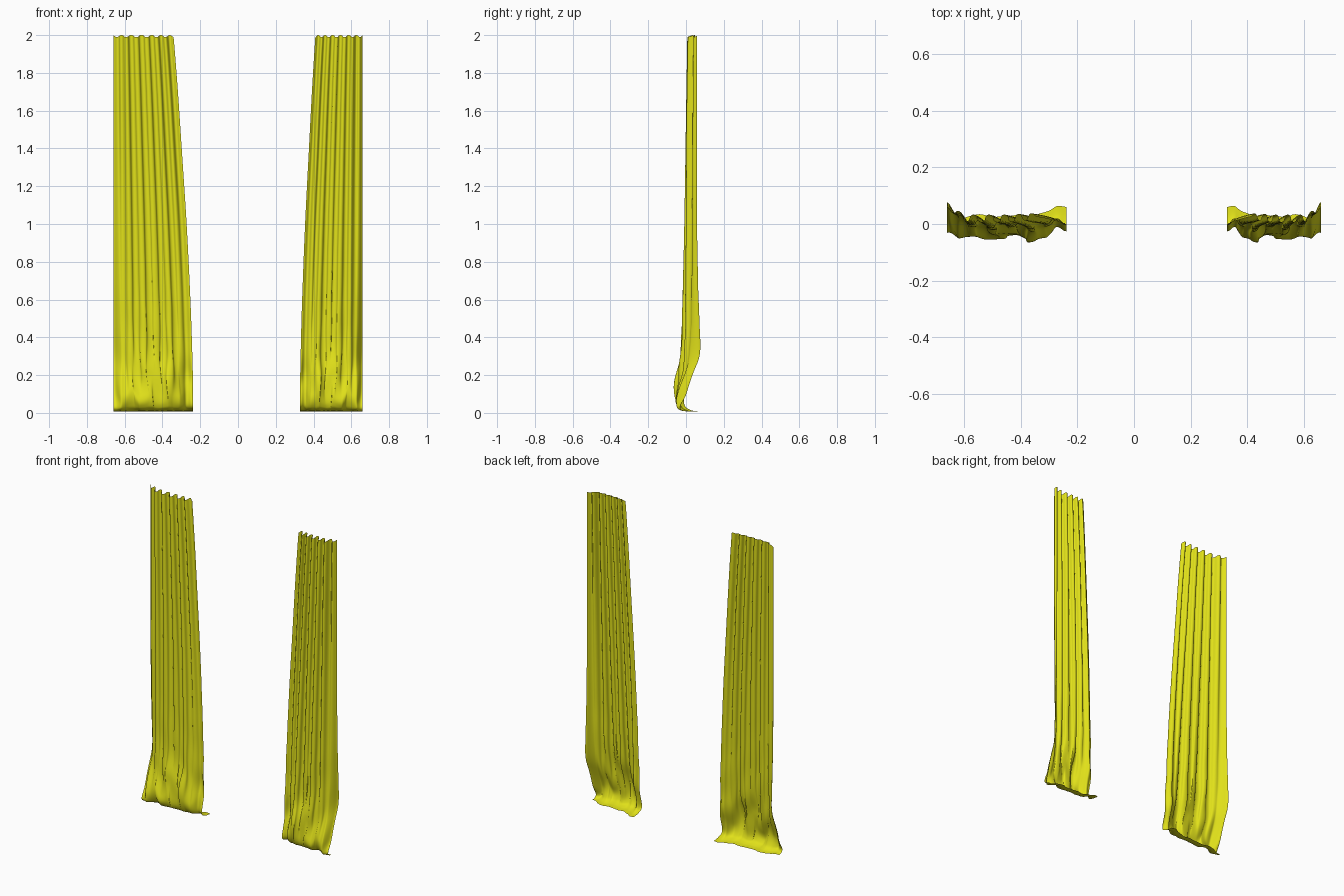
import bpy
from math import sin, cos, pi, exp

if "Cube" in bpy.data.objects:
    bpy.data.objects.remove(bpy.data.objects["Cube"])

# Cloth profile: height, then depth (y) at outer edge, middle and inner edge,
# pleat depth, panel width, crumple
KEYS = [
    (2.000, 0.056, 0.020, 0.030, 0.013, 0.318, 0.0),
    (1.700, 0.054, 0.016, 0.026, 0.014, 0.341, 0.0),
    (1.400, 0.054, 0.012, 0.022, 0.015, 0.361, 0.0),
    (1.000, 0.055, 0.006, 0.016, 0.016, 0.387, 0.0),
    (0.600, 0.062, -0.002, 0.010, 0.018, 0.407, 0.1),
    (0.350, 0.070, -0.010, 0.008, 0.019, 0.416, 0.3),
    (0.200, 0.040, -0.030, 0.006, 0.018, 0.420, 0.8),
    (0.090, -0.005, -0.048, -0.006, 0.012, 0.421, 1.0),
    (0.035, -0.035, -0.034, -0.010, 0.009, 0.421, 0.8),
    (0.014, -0.025, -0.006, 0.022, 0.008, 0.421, 0.4),
    (0.008, 0.000, 0.030, 0.064, 0.006, 0.421, 0.2),
]
COLS, STEPS = 150, 9


def spline(t):
    """Smooth interpolation through the profile keys."""
    i = min(int(t), len(KEYS) - 2)
    f = t - i
    a, b = KEYS[max(i - 1, 0)], KEYS[i]
    c, d = KEYS[i + 1], KEYS[min(i + 2, len(KEYS) - 1)]
    return [0.5 * (2*q + (r - p)*f + (2*p - 5*q + 4*r - s)*f*f + (3*q - p - 3*r + s)*f**3)
            for p, q, r, s in zip(a, b, c, d)]


def cloth_point(u, t):
    z, outer, mid, inner, depth, width, crumple = spline(t)
    # Overall bow: both edges sit further back than the middle
    y = mid + (outer - mid)*exp(-(u/0.13)**2) + (inner - mid)*exp(-((1 - u)/0.18)**2)
    # Uneven pleats that merge into fewer, wider folds toward the floor
    ph = 2*pi*(6.5*u + 0.15*sin(5*u + 1))
    low = max(0.0, min(1.0, 1 - z/1.6))
    fold = (1 - 0.6*low)*cos(ph) + 0.6*low*cos(ph*0.5 + 0.8)
    inset = min(1, 0.35 + 5*min(u, 1 - u))
    x = width*u + depth*0.25*sin(2*ph)*sin(pi*u)
    y += depth*fold*inset
    # Rumples where the cloth meets the floor
    y -= 0.014*crumple*exp(-((u - 0.68)/0.12)**2)
    y -= 0.016*crumple*exp(-((u - 0.09)/0.05)**2)
    y += crumple*0.013*sin(23*u + 14*z)*cos(13*u - 11*z)
    x += crumple*0.008*sin(30*u + 18*z)*sin(pi*u)
    z += crumple*0.022*sin(27*u + 1.5)*min(1, z*8)
    z += 0.005*cos(ph)*max(0, (z - 1.9)*10) - 0.005*max(0, (z - 1.9)*10)
    return x, y, max(z, 0.0)


rows = (len(KEYS) - 1)*STEPS
verts = [cloth_point(c/COLS, r/STEPS) for r in range(rows + 1) for c in range(COLS + 1)]
N = COLS + 1
faces = [(r*N + c, (r + 1)*N + c, (r + 1)*N + c + 1, r*N + c + 1)
         for r in range(rows) for c in range(COLS)]

mat = bpy.data.materials.new("yellow_cloth")
mat.diffuse_color = (0.75, 0.75, 0.01, 1)
mat.use_nodes = True
mat.node_tree.nodes["Principled BSDF"].inputs["Base Color"].default_value = mat.diffuse_color


def curtain(name, side, width_scale):
    """One panel, hung from its outer edge."""
    pts = [(side*(0.659 - width_scale*x), y, z) for x, y, z in verts]
    polys = faces if side < 0 else [f[::-1] for f in faces]
    mesh = bpy.data.meshes.new(name)
    mesh.from_pydata(pts, [], polys)
    mesh.materials.append(mat)
    mesh.shade_smooth()
    ob = bpy.data.objects.new(name, mesh)
    bpy.context.collection.objects.link(ob)


# Wide left panel and narrower mirrored right panel
curtain("left_curtain", -1, 1.0)
curtain("right_curtain", 1, 0.785)
